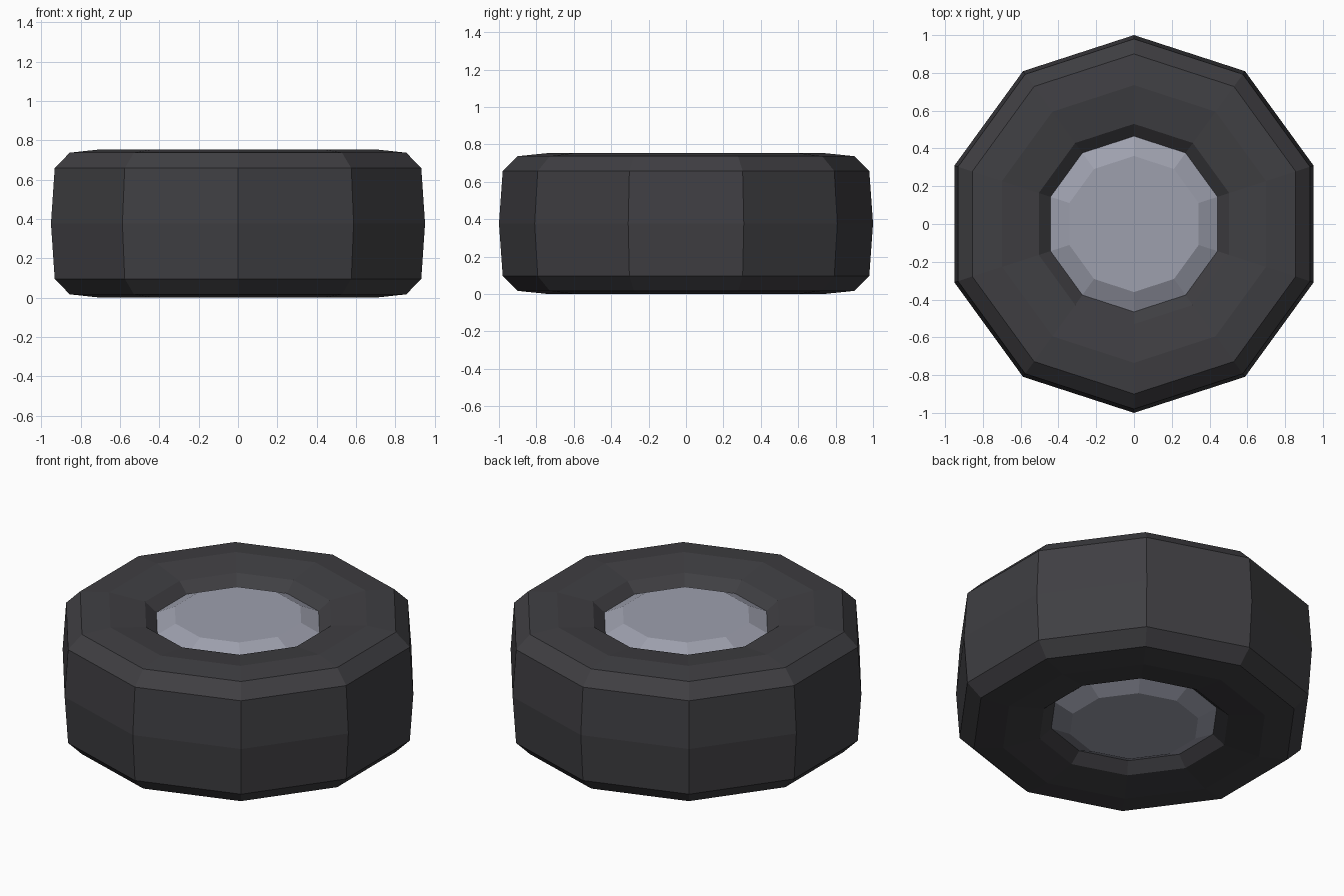
import bpy, bmesh, math

if "Cube" in bpy.data.objects:
    bpy.data.objects.remove(bpy.data.objects["Cube"])

SIDES = 10
MID = 0.377  # height of the mirror plane


def material(name, rgb):
    m = bpy.data.materials.new(name)
    m.diffuse_color = (*rgb, 1.0)
    m.use_nodes = True
    m.node_tree.nodes["Principled BSDF"].inputs["Base Color"].default_value = m.diffuse_color
    return m


def lathe(name, profile, mat, caps):
    """Spin (radius, height) points about z, one corner pointing to +y."""
    bm = bmesh.new()
    rings = []
    for r, z in profile:
        ring = []
        for i in range(SIDES):
            a = math.pi / 2 + 2 * math.pi * i / SIDES
            ring.append(bm.verts.new((r * math.cos(a), r * math.sin(a), z)))
        rings.append(ring)
    for lo, hi in zip(rings, rings[1:]):
        for i in range(SIDES):
            j = (i + 1) % SIDES
            bm.faces.new((lo[i], lo[j], hi[j], hi[i]))
    if caps:
        bm.faces.new(rings[0][::-1])
        bm.faces.new(rings[-1])
    bmesh.ops.recalc_face_normals(bm, faces=bm.faces)
    me = bpy.data.meshes.new(name)
    bm.to_mesh(me)
    bm.free()
    me.materials.append(mat)
    ob = bpy.data.objects.new(name, me)
    bpy.context.collection.objects.link(ob)
    return ob


def mirrored(half):
    """Full section from its upper half, given as (radius, offset from middle)."""
    return ([(r, MID - d) for r, d in reversed(half) if d > 0]
            + [(r, MID + d) for r, d in half])


rubber = material("dark rubber", (0.05, 0.049, 0.055))
metal = material("grey metal", (0.34, 0.35, 0.42))

# Tyre: tread, shoulder, sidewall and inner lip
tyre = [(1.0, 0), (0.98, 0.281), (0.90, 0.360), (0.735, 0.377),
        (0.53, 0.348), (0.465, 0.293)]
lathe("tyre", mirrored(tyre), rubber, False)

# Hub: raised flat disc with a bevelled edge on both sides
hub = [(0.465, 0.293), (0.36, 0.343)]
lathe("hub", mirrored(hub), metal, True)
